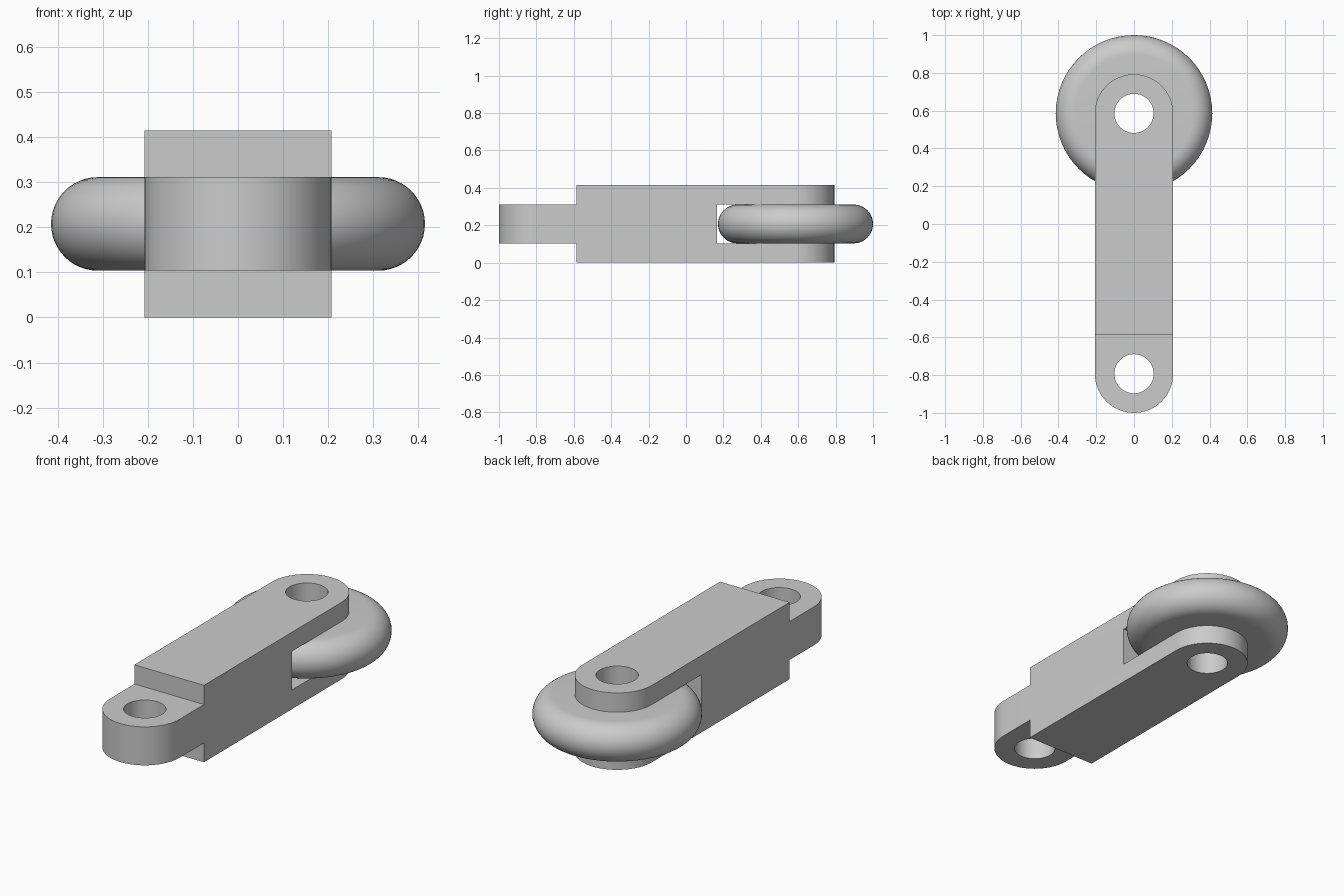
import bpy
import bmesh
from math import sin, cos, pi, radians
from mathutils import Matrix, Vector

default = bpy.data.objects.get("Cube")
if default:
    bpy.data.objects.remove(default, do_unlink=True)

U = 0.1036                # module: every size is a multiple of it
WIDTH, HEIGHT = 4 * U, 4 * U
WHEEL_Y = 1 - 4 * U       # axle at the fork end
PIN_Y = -1 + 2 * U        # hole in the tongue
SHOULDER_Y = -1 + 4 * U   # where the body steps down to the tongue
SLOT_Y = 0.165            # back wall of the fork slot
SEGMENTS = 64

grey = bpy.data.materials.new("plain grey")
grey.use_nodes = True
grey.diffuse_color = (0.6, 0.6, 0.6, 1)
grey.node_tree.nodes["Principled BSDF"].inputs["Base Color"].default_value = (0.6, 0.6, 0.6, 1)


def make_object(name, bm):
    bmesh.ops.recalc_face_normals(bm, faces=bm.faces)
    mesh = bpy.data.meshes.new(name)
    bm.to_mesh(mesh)
    bm.free()
    mesh.materials.append(grey)
    obj = bpy.data.objects.new(name, mesh)
    bpy.context.collection.objects.link(obj)
    return obj


def select_only(obj):
    bpy.ops.object.select_all(action="DESELECT")
    obj.select_set(True)
    bpy.context.view_layer.objects.active = obj


def box(name, low, high):
    low, high = Vector(low), Vector(high)
    bm = bmesh.new()
    bmesh.ops.create_cube(bm, size=1, matrix=Matrix.Translation((low + high) / 2)
                          @ Matrix.Diagonal((*(high - low), 1)))
    return make_object(name, bm)


def pin(name, y):
    bm = bmesh.new()
    bmesh.ops.create_cone(bm, cap_ends=True, segments=SEGMENTS, radius1=U, radius2=U,
                          depth=2 * HEIGHT, matrix=Matrix.Translation((0, y, HEIGHT / 2)))
    return make_object(name, bm)


def cut(obj, cutter):
    cutter.hide_render = True
    mod = obj.modifiers.new("cut", "BOOLEAN")
    mod.operation, mod.solver, mod.object = "DIFFERENCE", "EXACT", cutter
    select_only(obj)
    bpy.ops.object.modifier_apply(modifier=mod.name)
    bpy.data.objects.remove(cutter, do_unlink=True)


# Arm: a bar with two round ends, extruded to full height
bm = bmesh.new()
half = SEGMENTS // 2
outline = []
for centre, start in ((WHEEL_Y, 0), (PIN_Y, pi)):
    for i in range(half + 1):
        a = start + pi * i / half
        outline.append(bm.verts.new((2 * U * cos(a), centre + 2 * U * sin(a), 0)))
base = bm.faces.new(outline)
top = bmesh.ops.extrude_face_region(bm, geom=[base])["geom"]
bmesh.ops.translate(bm, vec=(0, 0, HEIGHT),
                    verts=[v for v in top if isinstance(v, bmesh.types.BMVert)])
arm = make_object("arm", bm)

# Fork slot, steps above and below the tongue, and the two pin holes
cut(arm, box("slot_cutter", (-WIDTH, SLOT_Y, U), (WIDTH, 2, 3 * U)))
for low, high in ((-U, U), (3 * U, 5 * U)):
    cut(arm, box("step_cutter", (-WIDTH, -2, low), (WIDTH, SHOULDER_Y, high)))
for y in (PIN_Y, WHEEL_Y):
    cut(arm, pin("hole_cutter", y))

# Wheel: flat hub with a half-round rim, lathed about the axle
bm = bmesh.new()
arc = [(3 * U + U * cos(a), U * sin(a))
       for a in (-pi / 2 + pi * i / 24 for i in range(25))]
profile = [(U, -U)] + arc + [(U, U)]
verts = [bm.verts.new((r, 0, z)) for r, z in profile]
edges = [bm.edges.new((v, verts[(i + 1) % len(verts)])) for i, v in enumerate(verts)]
bmesh.ops.spin(bm, geom=verts + edges, cent=(0, 0, 0), axis=(0, 0, 1),
               angle=2 * pi, steps=SEGMENTS)
bmesh.ops.remove_doubles(bm, verts=bm.verts, dist=0.0001)
bmesh.ops.translate(bm, vec=(0, WHEEL_Y, HEIGHT / 2), verts=bm.verts)
wheel = make_object("wheel", bm)

for obj in (arm, wheel):
    select_only(obj)
    bpy.ops.object.shade_smooth_by_angle(angle=radians(30))
